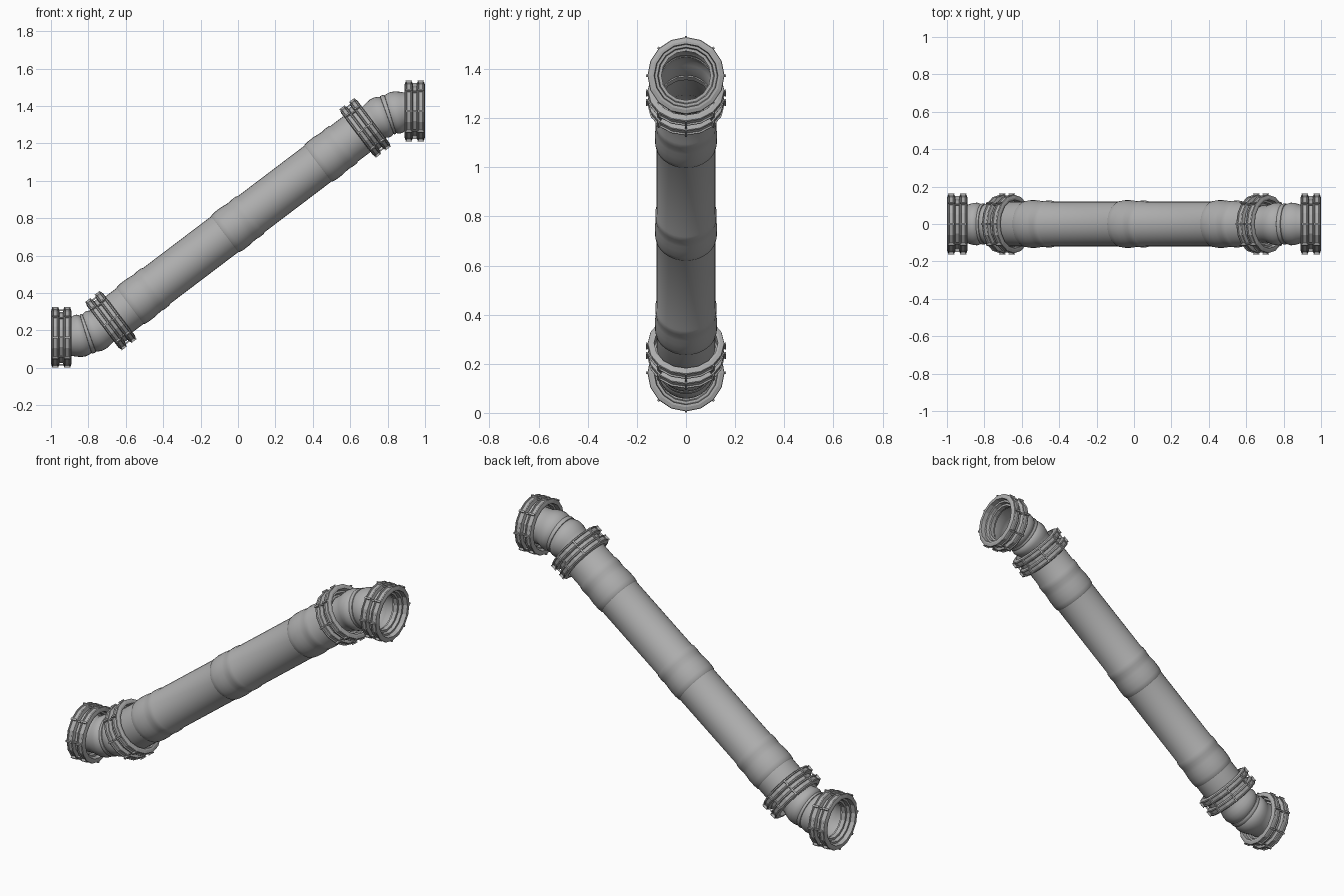
import bpy, bmesh, math
from mathutils import Matrix, Vector

if "Cube" in bpy.data.objects:
    bpy.data.objects.remove(bpy.data.objects["Cube"])

MID_Z = 0.768
END_Z = 0.163
ANGLE = math.radians(37.15)
SLOPE = Matrix.Translation((0, 0, MID_Z)) @ Matrix.Rotation(-ANGLE, 4, 'Y')
FLIP = (Matrix.Translation((0, 0, MID_Z)) @ Matrix.Rotation(math.pi, 4, 'Y')
        @ Matrix.Translation((0, 0, -MID_Z)))

steel = bpy.data.materials.new("dark_steel")
steel.diffuse_color = (0.42, 0.42, 0.42, 1)
steel.use_nodes = True
steel.node_tree.nodes["Principled BSDF"].inputs["Base Color"].default_value = steel.diffuse_color


def finish(bm, name, matrix, smooth=None):
    bmesh.ops.recalc_face_normals(bm, faces=bm.faces)
    bm.transform(matrix)
    mesh = bpy.data.meshes.new(name)
    bm.to_mesh(mesh)
    bm.free()
    mesh.materials.append(steel)
    obj = bpy.data.objects.new(name, mesh)
    bpy.context.collection.objects.link(obj)
    if smooth:
        bpy.ops.object.select_all(action='DESELECT')
        obj.select_set(True)
        bpy.context.view_layer.objects.active = obj
        bpy.ops.object.shade_smooth_by_angle(angle=math.radians(smooth))
    return obj


def skin(bm, stations, sides, closed=False):
    """Stations are (centre, tilt, radius) rings around the local x axis."""
    rings = []
    for c, tilt, r in stations:
        rot = Matrix.Rotation(-tilt, 3, 'Y')
        ring = []
        for i in range(sides):
            a = 2 * math.pi * i / sides
            ring.append(bm.verts.new(
                Vector(c) + rot @ Vector((0, r * math.sin(a), r * math.cos(a)))))
        rings.append(ring)
    for k in range(len(rings) if closed else len(rings) - 1):
        a, b = rings[k], rings[(k + 1) % len(rings)]
        for i in range(sides):
            j = (i + 1) % sides
            bm.faces.new((a[i], a[j], b[j], b[i]))


def lathe(bm, profile, sides, closed=False):
    skin(bm, [((x, 0, 0), 0, r) for x, r in profile], sides, closed)


def block(bm, size, radius, x, angle):
    m = (Matrix.Rotation(angle, 4, 'X') @ Matrix.Translation((x, 0, radius))
         @ Matrix.Diagonal((*size, 1)))
    bmesh.ops.create_cube(bm, size=1, matrix=m)


def coupling(name, matrix):
    # sleeve with a stepped, recessed bore
    bm = bmesh.new()
    half = [(.012, .1), (.012, .112), (.03, .116), (.03, .127), (.055, .130), (.055, .136)]
    lathe(bm, [(-x, r) for x, r in half] + half[::-1], 16, True)
    # two clamp rings with raised rims
    for cx in (-.032, .032):
        lathe(bm, [(cx + dx, r) for dx, r in (
            (-.023, .132), (-.023, .140), (-.018, .155), (-.012, .157), (-.009, .151),
            (.009, .151), (.012, .157), (.018, .155), (.023, .140), (.023, .132))],
            16, True)
    for i in range(8):
        a = i * math.pi / 4
        # lugs on each ring
        for cx in (-.032, .032):
            block(bm, (.022, .010, .014), .152, cx, a)
            block(bm, (.036, .010, .005), .1595, cx, a)
        # tie bolts across the gap
        block(bm, (.05, .008, .008), .146, 0, a)
    finish(bm, name, matrix)


# main pipe with three socket bells
prof = [(-.87, .112), (-.83, .12)]
for c in (-.635, 0, .625):
    prof += [(c + d, r) for d, r in (
        (-.089, .12), (-.083, .124), (-.06, .127), (-.02, .127), (.01, .1235),
        (.03, .1225), (.05, .125), (.078, .125), (.088, .12))]
prof += [(.83, .12), (.87, .112)]
bm = bmesh.new()
lathe(bm, prof, 32)
finish(bm, "main_pipe", SLOPE, 30)

# elbow centreline: level run, bend, then sloped run
reach = (MID_Z - END_Z) / math.tan(ANGLE)
run = 0.13
p0 = Vector((-reach - run, 0, END_Z))
p1 = Vector((-reach, 0, END_Z))
p2 = p1 + run * Vector((math.cos(ANGLE), 0, math.sin(ANGLE)))
radii = [(0, .1), (.12, .1), (.2, .107), (.28, .113), (.36, .114), (.43, .109),
         (.46, .104), (.465, .108), (.485, .110), (.515, .110), (.535, .108),
         (.54, .104), (.57, .109), (.64, .114), (.72, .113), (.8, .107),
         (.88, .1), (1, .1)]
stations = []
for t, r in radii:
    c = p0 * (1 - t) ** 2 + p1 * 2 * t * (1 - t) + p2 * t * t
    d = (p1 - p0) * (1 - t) + (p2 - p1) * t
    stations.append((c, math.atan2(d.z, d.x), r))

for side, m in (("lower", Matrix.Identity(4)), ("upper", FLIP)):
    bm = bmesh.new()
    skin(bm, stations, 32)
    finish(bm, side + "_elbow", m, 35)
    coupling(side + "_end_coupling", m @ Matrix.Translation((-.945, 0, END_Z)))
    coupling(side + "_pipe_coupling", m @ SLOPE @ Matrix.Translation((-.853, 0, 0)))
